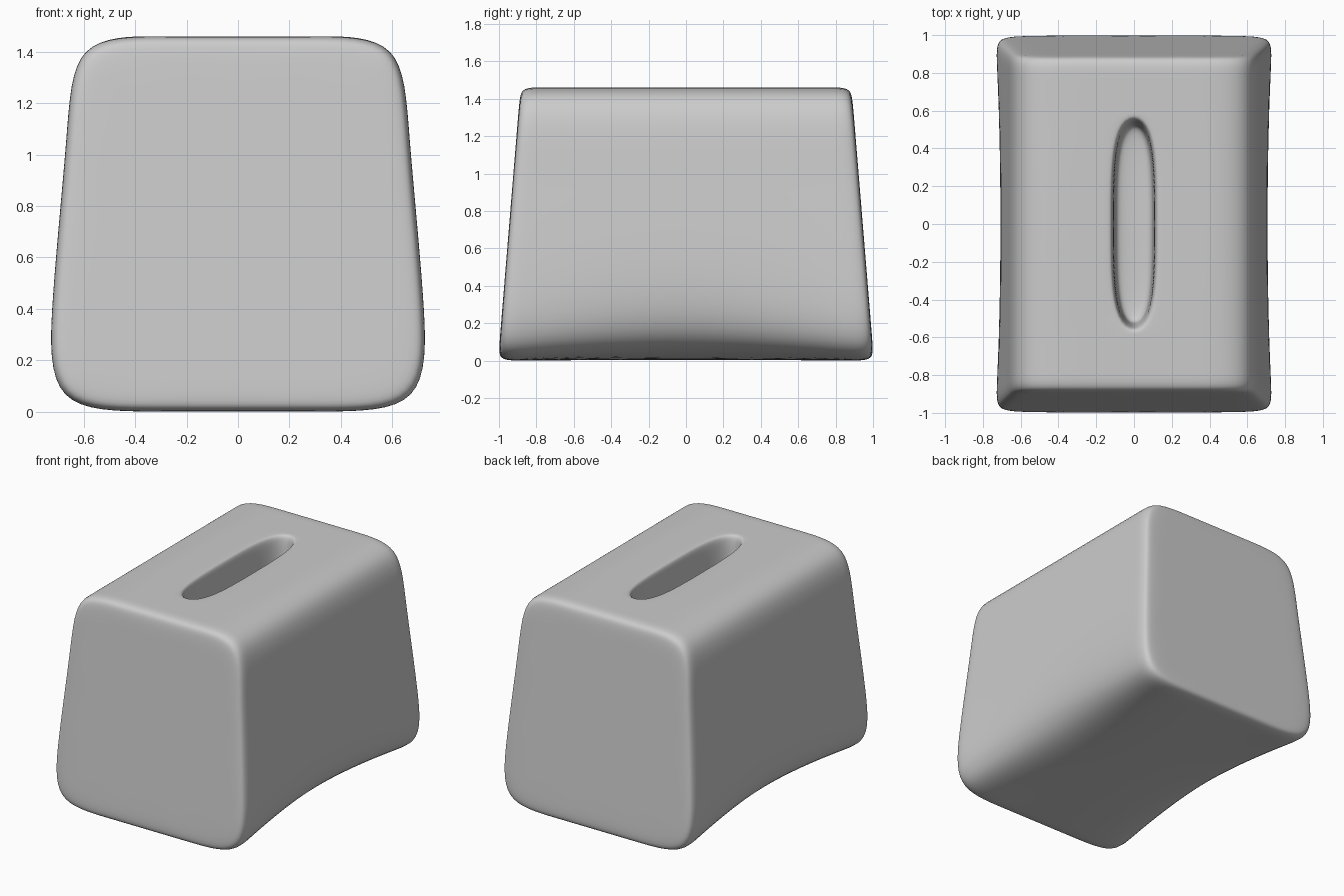
import bpy, bmesh

if "Cube" in bpy.data.objects:
    bpy.data.objects.remove(bpy.data.objects["Cube"])

H = 1.46
RIGHT = [(0.35, 0.0), (0.74, 0.0), (0.73, 0.40), (0.66, 1.10), (0.645, H), (0.30, H)]


def taper(s, z):
    # sides lean inward toward the top
    return s * (1.005 - 0.12 * z / H)


def section(soft):
    # half cross-section mirrored; soft pulls in the lower long edge
    half = list(RIGHT)
    half[1] = (0.74 - soft, soft)
    return half + [(-x, z) for x, z in reversed(half)]


bm = bmesh.new()


def bridge(a, b):
    n = len(a)
    for i in range(n):
        j = (i + 1) % n
        bm.faces.new((a[i], a[j], b[j], b[i]))


# body rings from front to back
stations = [(-1, 0), (-0.88, 0), (-0.70, 0.03), (0, 0.10), (0.70, 0.03), (0.88, 0), (1, 0)]
rings = [[bm.verts.new((x, taper(s, z), z)) for x, z in section(soft)]
         for s, soft in stations]
for r in range(len(rings) - 1):
    a, b = rings[r], rings[r + 1]
    for i in range(12):
        if i == 5 and r in (2, 3):
            continue  # left open for the slot
        j = (i + 1) % 12
        bm.faces.new((a[i], a[j], b[j], b[i]))

# end walls with a tight inset border
for ring, s in ((rings[0], -1), (rings[-1], 1)):
    inner = []
    for v in ring:
        z = H / 2 + (v.co.z - H / 2) * 0.88
        inner.append(bm.verts.new((v.co.x * 0.88, taper(s, z), z)))
    bridge(ring, inner)
    bm.faces.new(inner)

# slot sunk into the top
loop = [rings[r][5] for r in (2, 3, 4)] + [rings[r][6] for r in (4, 3, 2)]
for hx, hy, z in [(0.14, 0.605, H), (0.118, 0.58, 1.455), (0.108, 0.565, 1.40),
                  (0.10, 0.55, 1.14), (0.095, 0.54, 1.09)]:
    pts = [(hx, -hy), (hx, 0), (hx, hy), (-hx, hy), (-hx, 0), (-hx, -hy)]
    new = [bm.verts.new((x, y, z)) for x, y in pts]
    bridge(loop, new)
    loop = new
bm.faces.new((loop[0], loop[1], loop[4], loop[5]))
bm.faces.new((loop[1], loop[2], loop[3], loop[4]))

bmesh.ops.recalc_face_normals(bm, faces=bm.faces)
for f in bm.faces:
    f.smooth = True
mesh = bpy.data.meshes.new("slotted_body")
bm.to_mesh(mesh)
bm.free()
body = bpy.data.objects.new("slotted_body", mesh)
bpy.context.collection.objects.link(body)

# smooth rounded surface
sub = body.modifiers.new("smooth", 'SUBSURF')
sub.levels = sub.render_levels = 3
